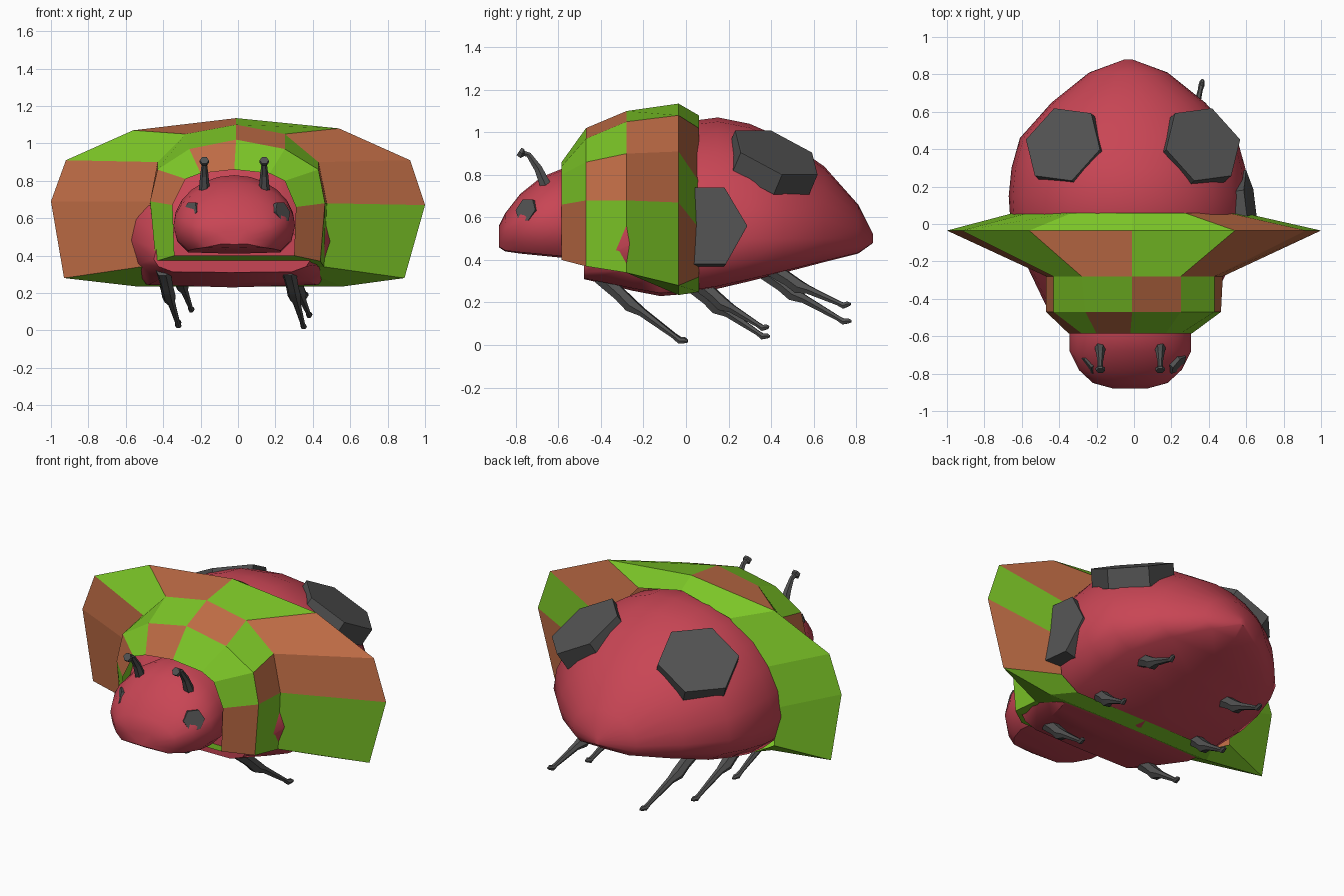
import bpy, bmesh, math
from mathutils import Vector

if "Cube" in bpy.data.objects:
    bpy.data.objects.remove(bpy.data.objects["Cube"])


def material(name, rgb):
    m = bpy.data.materials.new(name)
    m.diffuse_color = (*rgb, 1)
    m.use_nodes = True
    m.node_tree.nodes["Principled BSDF"].inputs["Base Color"].default_value = m.diffuse_color
    return m


RED = material("red", (0.58, 0.06, 0.09))
GREEN = material("green", (0.2, 0.56, 0.02))
BROWN = material("brown", (0.52, 0.15, 0.06))
DARK = material("dark", (0.085, 0.085, 0.085))


def loft(name, rings, mats, caps=True, colour=None, smooth=None):
    """Skin a list of closed rings; colour(i, k) gives the material slot."""
    bm = bmesh.new()
    vs = [[bm.verts.new(p) for p in r] for r in rings]
    n = len(vs[0])
    for i in range(len(vs) - 1):
        for k in range(n):
            j = (k + 1) % n
            f = bm.faces.new((vs[i][k], vs[i][j], vs[i + 1][j], vs[i + 1][k]))
            if colour:
                f.material_index = colour(i, k)
    if caps:
        bm.faces.new(vs[0])
        bm.faces.new(vs[-1])
    bmesh.ops.recalc_face_normals(bm, faces=bm.faces)
    me = bpy.data.meshes.new(name)
    bm.to_mesh(me)
    bm.free()
    for m in mats:
        me.materials.append(m)
    ob = bpy.data.objects.new(name, me)
    bpy.context.collection.objects.link(ob)
    if smooth:
        bpy.ops.object.select_all(action='DESELECT')
        ob.select_set(True)
        bpy.context.view_layer.objects.active = ob
        bpy.ops.object.shade_smooth_by_angle(angle=math.radians(smooth))
    return ob


def dome_ring(cx, y, w, top, rim, bottom):
    """Domed top above the rim, flat underside below it."""
    pts = []
    for i in range(13):
        t = math.pi * i / 12
        pts.append((cx + w * math.cos(t), y, rim + (top - rim) * math.sin(t)))
    for fx in (-0.94, -0.76, 0, 0.76, 0.94):
        z = rim + (bottom - rim) * (0.55 if abs(fx) > 0.9 else 0.95 if fx else 1)
        pts.append((cx + w * fx, y, z))
    return pts


def tube(name, path, radii, sides=6, smooth=None):
    """Tapered tube along a path of points."""
    path = [Vector(p) for p in path]
    rings = []
    for i, p in enumerate(path):
        d = path[min(i + 1, len(path) - 1)] - path[max(i - 1, 0)]
        q = d.to_track_quat('Z', 'Y')
        rings.append([p + q @ Vector((radii[i] * math.cos(a), radii[i] * math.sin(a), 0))
                      for a in (2 * math.pi * s / sides for s in range(sides))])
    return loft(name, rings, [DARK], smooth=smooth)


def spot(name, centre, normal, radius, depth):
    """Hexagonal plate facing along its normal."""
    c, n = Vector(centre), Vector(normal).normalized()
    tube(name, [c - n * depth, c, c + n * 0.001], [radius, radius, radius * 0.97])


# Shell with flat belly: y, half width, top, rim, bottom
body = [(-0.48, 0.42, 0.60, 0.38, 0.31), (-0.25, 0.53, 0.90, 0.48, 0.255),
        (-0.12, 0.59, 1.00, 0.50, 0.23), (0.0, 0.63, 1.05, 0.50, 0.24),
        (0.15, 0.64, 1.07, 0.50, 0.265), (0.3, 0.625, 1.04, 0.50, 0.30),
        (0.46, 0.58, 0.97, 0.50, 0.34), (0.65, 0.41, 0.84, 0.50, 0.39),
        (0.81, 0.21, 0.66, 0.50, 0.43), (0.88, 0.02, 0.52, 0.50, 0.48)]
loft("shell", [dome_ring(-0.03, *s) for s in body], [RED], smooth=40)

# Head
head = [(-0.88, 0.09, 0.56, 0.51, 0.46), (-0.85, 0.2, 0.62, 0.53, 0.44),
        (-0.78, 0.275, 0.71, 0.55, 0.43), (-0.68, 0.325, 0.79, 0.56, 0.42),
        (-0.58, 0.325, 0.83, 0.56, 0.41), (-0.45, 0.3, 0.82, 0.56, 0.42)]
loft("head", [dome_ring(-0.02, *s) for s in head], [RED], smooth=40)

# Patchwork collar: (y, (x, z) around from lower left over the top to below)
collar = [
    (-0.585, [(-.34, .40), (-.35, .67), (-.28, .81), (-.2, .84), (-.02, .86),
              (.17, .84), (.25, .80), (.31, .66), (.30, .40), (.2, .40), (-.2, .40)]),
    (-0.47, [(-.44, .37), (-.47, .69), (-.43, .86), (-.26, .97), (-.01, 1.02),
             (.25, .97), (.43, .86), (.465, .68), (.44, .37), (.3, .37), (-.3, .37)]),
    (-0.28, [(-.45, .35), (-.47, .69), (-.43, .9), (-.28, 1.05), (-.01, 1.10),
             (.25, 1.05), (.43, .9), (.475, .68), (.46, .34), (.3, .34), (-.3, .34)]),
    (-0.035, [(-.93, .28), (-1., .69), (-.92, .91), (-.56, 1.07), (-.01, 1.135),
              (.54, 1.08), (.92, .91), (1., .67), (.89, .28), (.56, .235), (-.54, .235)]),
    (0.06, [(-.62, .32), (-.64, .55), (-.56, .77), (-.33, 1.0), (-.01, 1.08),
            (.27, 1.02), (.5, .77), (.58, .55), (.56, .32), (.45, .25), (-.5, .25)]),
]
patches = {0: {1, 3, 7}, 1: {1, 4, 6}, 2: {0, 1, 3, 5, 6}, 3: {5, 7}}
loft("patchwork_collar", [[(x, y, z) for x, z in r] for y, r in collar],
     [GREEN, BROWN], caps=False, colour=lambda i, k: int(k in patches[i]))

# Spots
for s, side in ((-1, "left"), (1, "right")):
    spot(f"{side}_back_spot", (-0.005 + 0.375 * s, 0.425, 0.905), (0.40 * s, 0.36, 0.85), 0.225, 0.11)
    spot(f"{side}_eye", (-0.01 + 0.25 * s, -0.755, 0.635), (0.72 * s, -0.6, 0.3), 0.06, 0.05)
    # Antennae with knobs
    x = -0.02 + 0.16 * s
    tube(f"{side}_antenna",
         [(x, -0.66, 0.75), (x, -0.695, 0.83), (x, -0.74, 0.895), (x, -0.76, 0.9),
          (x, -0.77, 0.9), (x, -0.785, 0.91)],
         [0.03, 0.022, 0.014, 0.014, 0.026, 0.024])
spot("right_side_spot", (0.625, 0.08, 0.56), (0.98, 0.12, 0.14), 0.21, 0.09)

# Legs: side, hip x, then per leg hip (y, z) and foot (y, z)
legs = [("left", -0.40, (-0.40, 0.32), (-0.03, 0.025)),
        ("left", -0.40, (0.02, 0.29), (0.36, 0.04)),
        ("left", -0.33, (0.36, 0.35), (0.74, 0.11)),
        ("right", 0.27, (-0.40, 0.32), (-0.03, 0.02)),
        ("right", 0.30, (0.06, 0.29), (0.36, 0.08)),
        ("right", 0.28, (0.40, 0.36), (0.74, 0.185))]
for i, (side, x, (hy, hz), (fy, fz)) in enumerate(legs):
    def at(t, dz=0):
        return (x + 0.08 * t, hy + (fy - hy) * t, hz + (fz - hz) * t + dz)
    tube(f"{side}_{('front', 'middle', 'rear')[i % 3]}_leg",
         [at(0), at(0.25, -0.01), at(0.38, -0.02), at(0.52, -0.01), at(0.93), at(1),
          at(1.06, 0.018), at(1.1, 0.025)],
         [0.04, 0.034, 0.036, 0.022, 0.013, 0.016, 0.014, 0.006], smooth=40)
